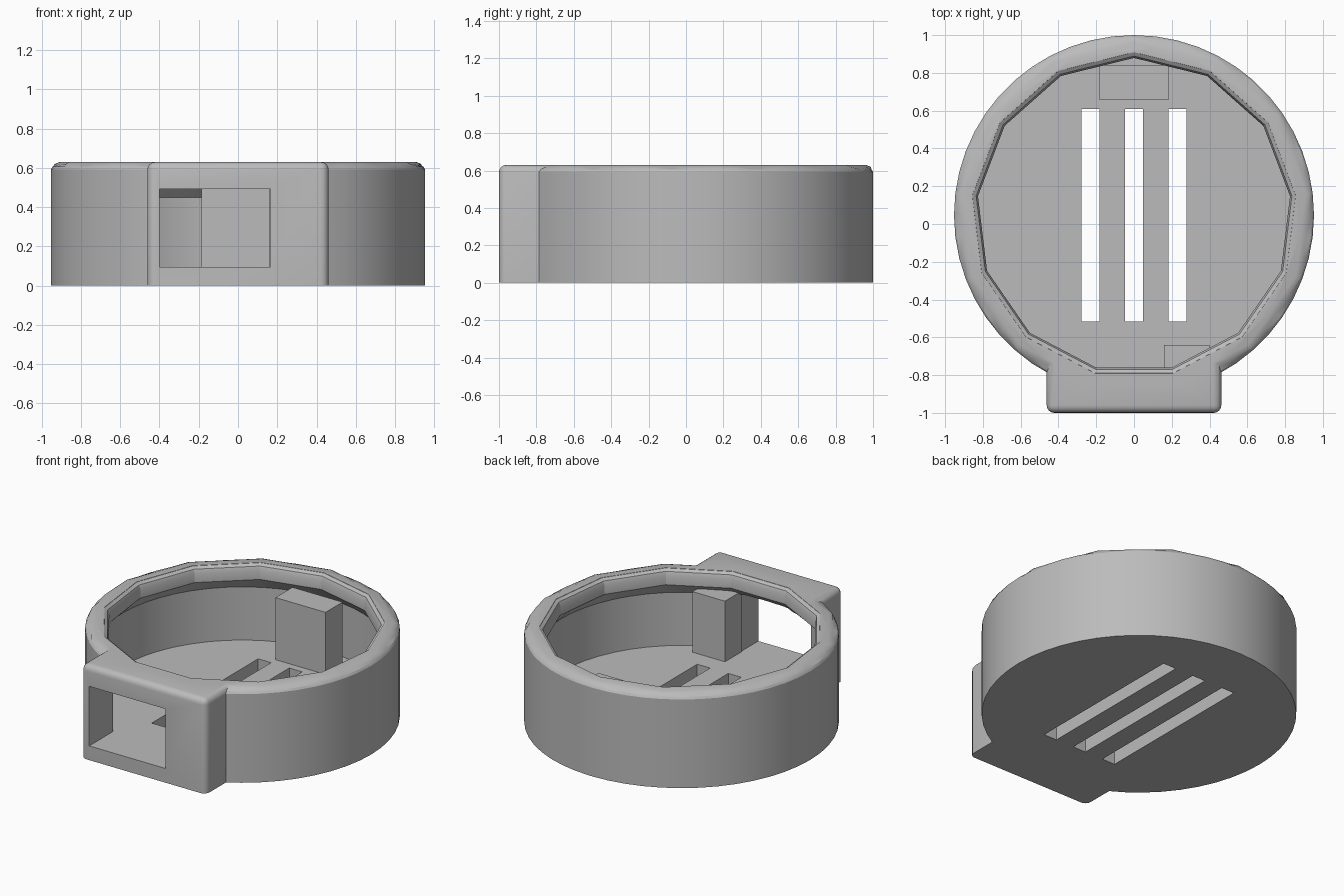
import bpy, bmesh
from math import sin, cos, pi, radians

if "Cube" in bpy.data.objects:
    bpy.data.objects.remove(bpy.data.objects["Cube"], do_unlink=True)

CENTRE_Y = 0.047   # centre of the round case
SIDES = 13         # corners of the faceted lip
SEG = SIDES * 4
TOP = 0.63
FLOOR = 0.095

grey = bpy.data.materials.new("plain_grey")
grey.use_nodes = True
colour = (0.5, 0.5, 0.5, 1)
grey.diffuse_color = colour
grey.node_tree.nodes["Principled BSDF"].inputs["Base Color"].default_value = colour


def finish(name, bm):
    bmesh.ops.recalc_face_normals(bm, faces=bm.faces)
    mesh = bpy.data.meshes.new(name)
    bm.to_mesh(mesh)
    bm.free()
    mesh.materials.append(grey)
    obj = bpy.data.objects.new(name, mesh)
    bpy.context.collection.objects.link(obj)
    return obj


def lathe(name, profile):
    """Closed turned solid; each ring is (radius, z, faceted)."""
    bm = bmesh.new()
    rings = []
    for radius, z, faceted in profile:
        ring = []
        for i in range(SEG):
            a = 2 * pi * i / SEG
            r = radius
            if faceted:
                half = pi / SIDES
                r *= cos(half) / cos(a % (2 * half) - half)
            ring.append(bm.verts.new((r * sin(a), CENTRE_Y + r * cos(a), z)))
        rings.append(ring)
    for low, high in zip(rings, rings[1:]):
        for i in range(SEG):
            j = (i + 1) % SEG
            bm.faces.new((low[i], low[j], high[j], high[i]))
    bm.faces.new(rings[0])
    bm.faces.new(rings[-1])
    return finish(name, bm)


def block(name, low, high, round_edge=None, width=0.04):
    """Box between two corners, with chosen edges rounded."""
    bm = bmesh.new()
    bmesh.ops.create_cube(bm, size=1)
    for v in bm.verts:
        v.co = [h if c > 0 else l for c, l, h in zip(v.co, low, high)]
    if round_edge:
        edges = [e for e in bm.edges if round_edge((e.verts[0].co + e.verts[1].co) / 2)]
        bmesh.ops.bevel(bm, geom=edges, offset=width, segments=4, profile=0.5, affect='EDGES')
    return finish(name, bm)


def combine(target, other, operation):
    mod = target.modifiers.new(operation.lower(), 'BOOLEAN')
    mod.object, mod.operation, mod.solver = other, operation, 'EXACT'
    bpy.context.view_layer.objects.active = target
    bpy.ops.object.modifier_apply(modifier=mod.name)
    bpy.data.objects.remove(other, do_unlink=True)


# round case with a softened rim
case = lathe("round_case", [
    (0.953, 0, False), (0.953, 0.592, False), (0.945, 0.606, False),
    (0.94, 0.62, True), (0.915, TOP, True)])

# rectangular port housing on the front, rounded except underneath and at the joint
housing = block("port_housing", (-0.462, -1, 0), (0.462, -0.6, TOP),
                lambda m: m.z > 0.1 and m.y < -0.7 or m.z > 0.6 and abs(m.x) > 0.4)
combine(case, housing, 'UNION')

# hollow interior with a narrower faceted lip
cavity = lathe("cavity", [
    (0.89, FLOOR, False), (0.89, 0.45, False), (0.832, 0.53, True),
    (0.832, 0.59, True), (0.842, 0.615, True), (0.862, 0.628, True), (0.88, 0.7, True)])
combine(case, cavity, 'DIFFERENCE')

# port window through the housing
combine(case, block("window", (-0.4, -1.1, FLOOR), (0.165, -0.6, 0.493)), 'DIFFERENCE')

# three vent slots in the floor
for x in (-0.23, 0, 0.23):
    combine(case, block("slot", (x - 0.048, -0.515, -0.1), (x + 0.048, 0.61, 0.2)), 'DIFFERENCE')

# inner supports
block("back_post", (-0.185, 0.66, FLOOR - 0.01), (0.185, 0.84, 0.51))
block("front_post", (0.16, -0.82, FLOOR - 0.01), (0.4, -0.64, 0.5))

bpy.ops.object.select_all(action='DESELECT')
case.select_set(True)
bpy.context.view_layer.objects.active = case
bpy.ops.object.shade_smooth_by_angle(angle=radians(25))
